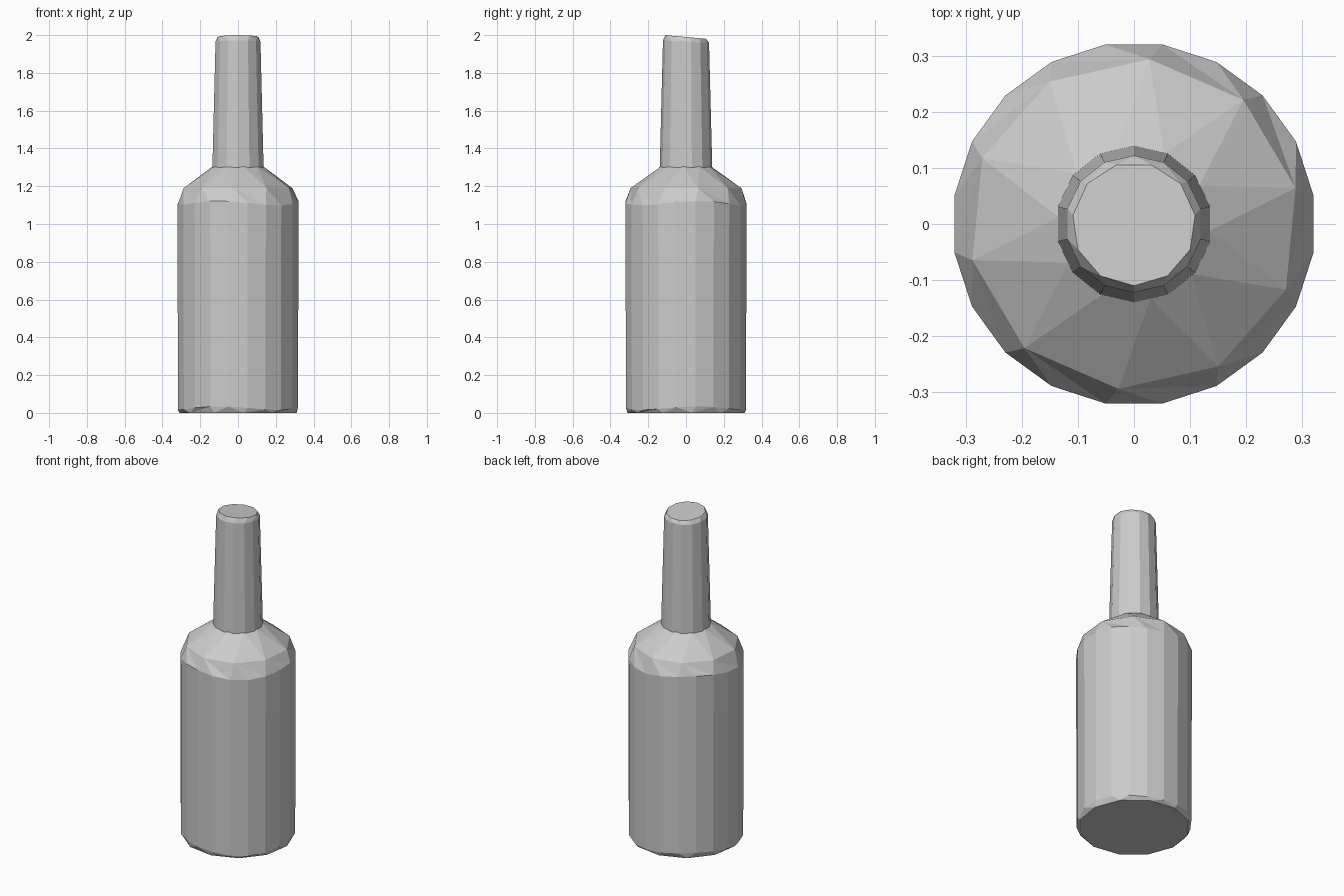
import bpy
import bmesh
from math import sin, cos, tau

if "Cube" in bpy.data.objects:
    bpy.data.objects.remove(bpy.data.objects["Cube"])

# One grey for the whole bottle
grey = bpy.data.materials.new("plain grey")
grey.use_nodes = True
colour = (0.6, 0.6, 0.6, 1)
grey.diffuse_color = colour
grey.node_tree.nodes["Principled BSDF"].inputs["Base Color"].default_value = colour


def add_ring(bm, sides, radius, z, turn=0.0, tilt=0.0, wave=0.0):
    """Ring of vertices; turn is in steps, tilt lowers the back, wave varies the height."""
    ring = []
    for i in range(sides):
        a = (i + turn) / sides * tau
        y = radius * sin(a)
        height = z - tilt * y + wave * sin(3 * a + 1)
        ring.append(((i + turn) / sides, bm.verts.new((radius * cos(a), y, height))))
    return ring


def stitch(bm, low, high):
    """Join two rings of any vertex counts with triangles, walking round by angle."""
    i = j = 0
    n, m = len(low), len(high)

    def at(ring, k):
        return ring[k % len(ring)][0] + k // len(ring)

    while i < n or j < m:
        a, b = low[i % n][1], high[j % m][1]
        if j == m or (i < n and at(low, i + 1) <= at(high, j + 1)):
            bm.faces.new((a, low[(i + 1) % n][1], b))
            i += 1
        else:
            bm.faces.new((a, high[(j + 1) % m][1], b))
            j += 1


def lathe(name, rings):
    """Closed faceted solid from a list of ring settings, bottom to top."""
    bm = bmesh.new()
    loops = [add_ring(bm, *r) for r in rings]
    for low, high in zip(loops, loops[1:]):
        stitch(bm, low, high)
    bm.faces.new([v for _, v in reversed(loops[0])])
    bm.faces.new([v for _, v in loops[-1]])
    bmesh.ops.recalc_face_normals(bm, faces=bm.faces)
    bmesh.ops.dissolve_limit(bm, angle_limit=0.01, verts=bm.verts, edges=bm.edges)
    mesh = bpy.data.meshes.new(name)
    bm.to_mesh(mesh)
    bm.free()
    mesh.materials.append(grey)
    obj = bpy.data.objects.new(name, mesh)
    bpy.context.collection.objects.link(obj)
    return obj


# Body with chamfered foot and faceted shoulder
lathe("body", [
    (12, 0.312, 0.0, 0.2),
    (20, 0.322, 0.025, 0.5, 0.0, 0.01),
    (20, 0.324, 1.11, 0.5, 0.0, 0.012),
    (10, 0.295, 1.19, 0.35),
    (10, 0.135, 1.305, 0.85),
])

# Tapered neck, its lower rim resting just proud of the shoulder
lathe("neck", [
    (14, 0.139, 1.30, 0.5),
    (14, 0.122, 1.965, 0.5, 0.05),
    (11, 0.110, 1.99, 0.25, 0.09),
])
